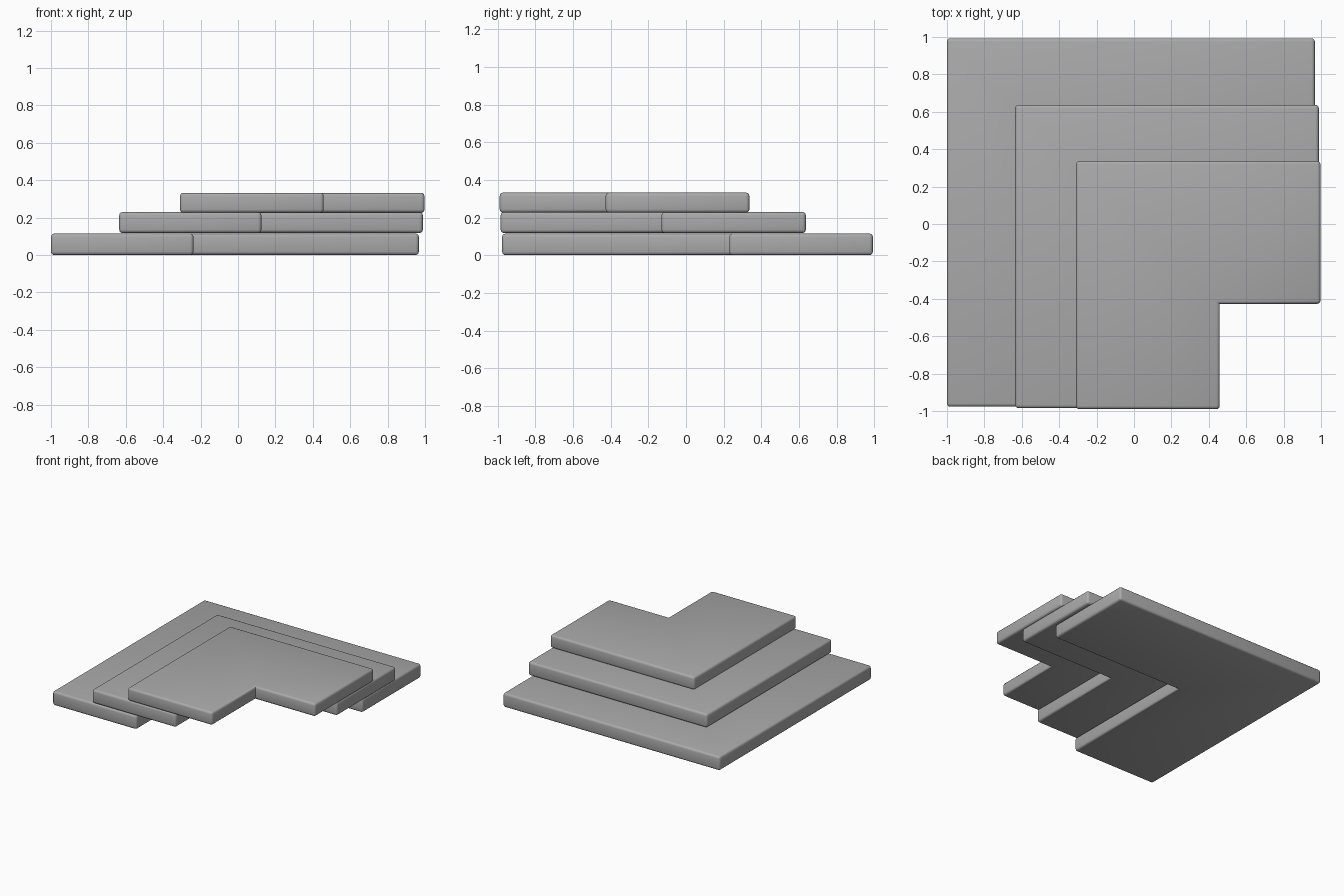
import bpy, bmesh

if "Cube" in bpy.data.objects:
    bpy.data.objects.remove(bpy.data.objects["Cube"])

grey = bpy.data.materials.new("mid grey")
grey.diffuse_color = (0.4, 0.4, 0.4, 1)
grey.use_nodes = True
grey.node_tree.nodes["Principled BSDF"].inputs["Base Color"].default_value = grey.diffuse_color


def l_slab(name, x0, x1, y0, y1, nx, ny, z0, z1, r=0.018):
    """L-shaped slab, notch at front right, softly rounded outer edges."""
    outline = [(x0, y0), (nx, y0), (nx, ny), (x1, ny), (x1, y1), (x0, y1)]
    bm = bmesh.new()
    face = bm.faces.new([bm.verts.new((x, y, z0)) for x, y in outline])
    ext = bmesh.ops.extrude_face_region(bm, geom=[face])
    top = [v for v in ext["geom"] if isinstance(v, bmesh.types.BMVert)]
    bmesh.ops.translate(bm, verts=top, vec=(0, 0, z1 - z0))
    bmesh.ops.recalc_face_normals(bm, faces=bm.faces)
    # the inner corner stays sharp
    edges = [e for e in bm.edges if e.is_convex]
    bmesh.ops.bevel(bm, geom=edges, offset=r, segments=3, profile=0.5,
                    affect='EDGES', clamp_overlap=True)
    me = bpy.data.meshes.new(name)
    bm.to_mesh(me)
    bm.free()
    me.materials.append(grey)
    ob = bpy.data.objects.new(name, me)
    bpy.context.collection.objects.link(ob)
    bpy.context.view_layer.objects.active = ob
    ob.select_set(True)
    bpy.ops.object.shade_smooth_by_angle(angle=0.6)
    ob.select_set(False)


# three stacked corner steps, each shifted toward the front right
l_slab("bottom_step", -1.0, 0.967, -0.977, 0.993, -0.238, 0.23, 0.0, 0.115)
l_slab("middle_step", -0.635, 0.988, -0.985, 0.637, 0.125, -0.13, 0.118, 0.23)
l_slab("top_step", -0.31, 0.997, -0.99, 0.337, 0.458, -0.427, 0.226, 0.333)
